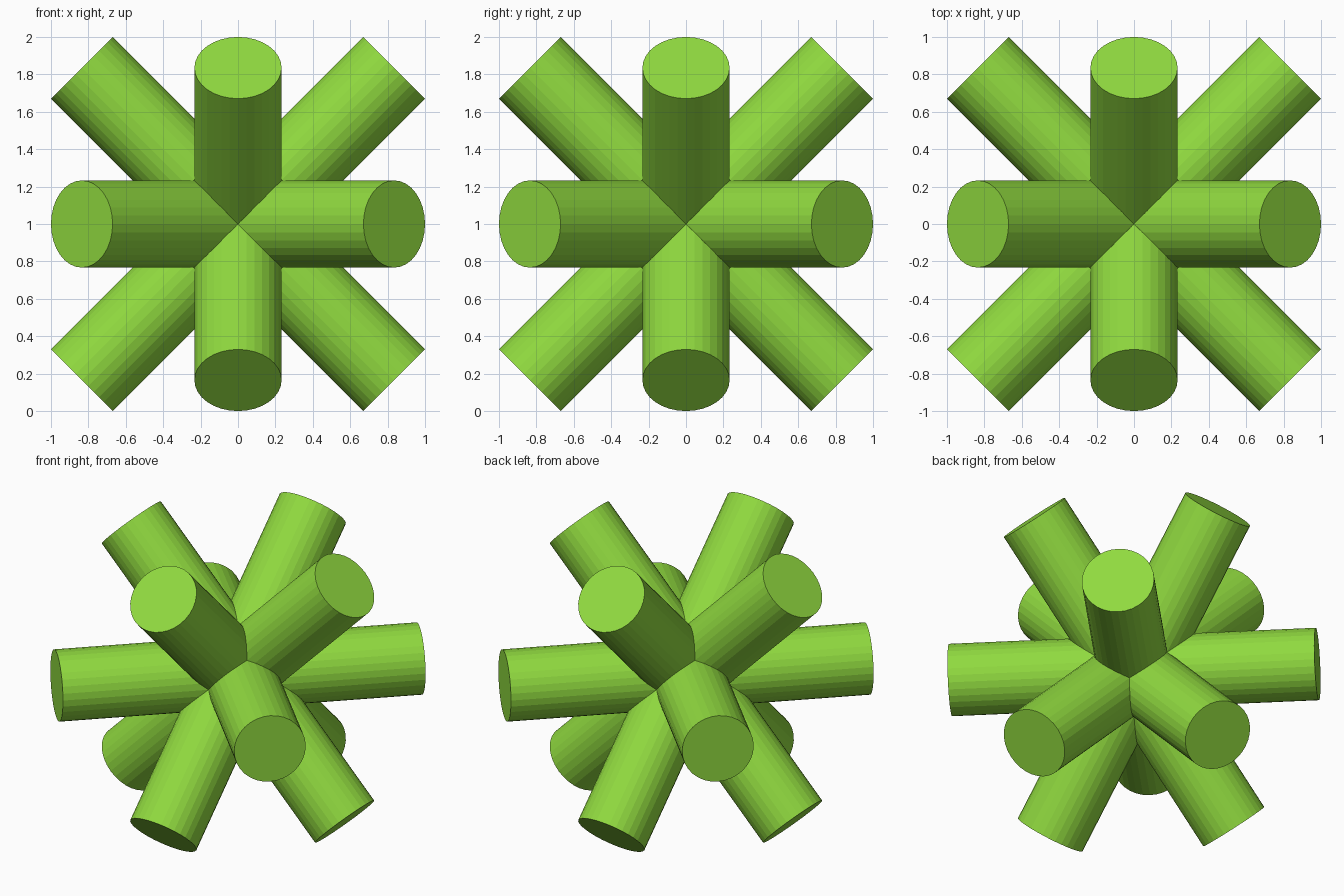
import bpy
from math import radians

if "Cube" in bpy.data.objects:
    bpy.data.objects.remove(bpy.data.objects["Cube"])

RADIUS = 0.233
HALF_LENGTH = 2 ** 0.5 - RADIUS   # rod corners touch the 2-unit cube

green = bpy.data.materials.new("green")
green.diffuse_color = (0.28, 0.7, 0.05, 1)
green.use_nodes = True
green.node_tree.nodes["Principled BSDF"].inputs["Base Color"].default_value = green.diffuse_color


def rod(name, rotation):
    bpy.ops.mesh.primitive_cylinder_add(
        vertices=32, radius=RADIUS, depth=2 * HALF_LENGTH,
        location=(0, 0, 1), rotation=[radians(a) for a in rotation])
    obj = bpy.context.object
    obj.name = name
    obj.data.materials.append(green)


# Six rods crossing at the centre, one pair of diagonals in each main plane
for side, angle in (("a", 45), ("b", -45)):
    rod("side_plane_rod_" + side, (angle, 0, 0))
    rod("front_plane_rod_" + side, (0, angle, 0))
    rod("level_rod_" + side, (90, 0, angle))
